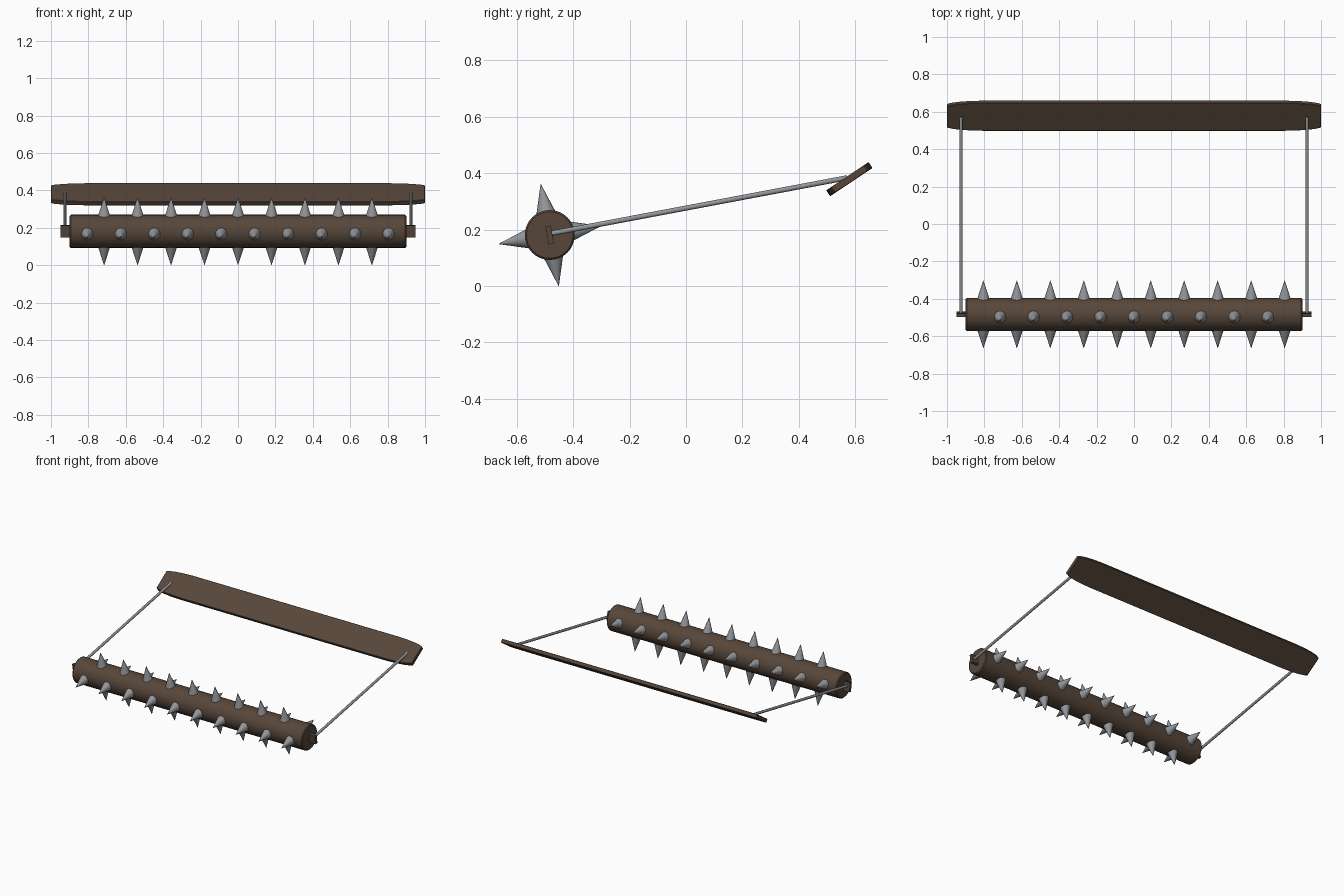
import bpy, bmesh, math
from mathutils import Vector, Matrix

if "Cube" in bpy.data.objects:
    bpy.data.objects.remove(bpy.data.objects["Cube"])

CY, CZ = -0.483, 0.181      # roller axis
TILT = math.radians(10)     # roll of the drum
STEP = 0.179                # spike spacing


def material(name, rgb):
    m = bpy.data.materials.new(name)
    m.diffuse_color = (*rgb, 1)
    m.use_nodes = True
    m.node_tree.nodes["Principled BSDF"].inputs["Base Color"].default_value = m.diffuse_color
    return m


wood = material("dark_wood", (0.095, 0.062, 0.042))
steel = material("grey_steel", (0.29, 0.305, 0.325))


def finish(name, bm, mat, smooth=True, bevel=0):
    bmesh.ops.recalc_face_normals(bm, faces=bm.faces)
    me = bpy.data.meshes.new(name)
    bm.to_mesh(me)
    bm.free()
    me.materials.append(mat)
    ob = bpy.data.objects.new(name, me)
    bpy.context.collection.objects.link(ob)
    if bevel:
        b = ob.modifiers.new("bevel", 'BEVEL')
        b.width, b.segments, b.limit_method = bevel, 1, 'ANGLE'
        b.angle_limit = math.radians(40)
    if smooth:
        bpy.ops.object.select_all(action='DESELECT')
        ob.select_set(True)
        bpy.context.view_layer.objects.active = ob
        bpy.ops.object.shade_smooth_by_angle(angle=math.radians(35))
    return ob


def add_cone(bm, a, b, r1, r2, sides):
    """Cone or cylinder running from point a to point b."""
    a, b = Vector(a), Vector(b)
    d = b - a
    mat = Matrix.Translation((a + b) / 2) @ d.to_track_quat('Z', 'Y').to_matrix().to_4x4()
    bmesh.ops.create_cone(bm, cap_ends=True, segments=sides, radius1=r1,
                          radius2=r2, depth=d.length, matrix=mat)


# Wooden drum
bm = bmesh.new()
add_cone(bm, (-0.9, CY, CZ), (0.9, CY, CZ), 0.0885, 0.0885, 32)
finish("roller_drum", bm, wood, bevel=0.006)

# Flat axle pegs sticking out of both drum ends
bm = bmesh.new()
for s in (-1, 1):
    bmesh.ops.create_cube(bm, size=1, matrix=Matrix.Translation((s * 0.915, CY, CZ))
                          @ Matrix.Rotation(TILT, 4, 'X')
                          @ Matrix.Diagonal((0.07, 0.019, 0.064, 1)))
finish("axle_pegs", bm, wood, smooth=False)

# Four staggered rows of spikes
bm = bmesh.new()
for row in range(4):
    ang = TILT + row * math.pi / 2
    count = 10 if row % 2 == 0 else 9
    for i in range(count):
        x = (i - (count - 1) / 2) * STEP
        c, s = math.cos(ang), math.sin(ang)
        add_cone(bm, (x, CY + 0.075 * c, CZ + 0.075 * s),
                 (x, CY + 0.184 * c, CZ + 0.184 * s), 0.0355, 0.0005, 16)
finish("spikes", bm, steel)

# Side rods joining the drum to the handle plank
bm = bmesh.new()
for s in (-1, 1):
    add_cone(bm, (s * 0.925, CY + 0.008, CZ + 0.006), (s * 0.925, 0.572, 0.384),
             0.009, 0.009, 12)
finish("side_rods", bm, steel)

# Handle plank: tapered outline, extruded and tilted
half = [(0.8, 0.09), (0.88, 0.0875), (0.94, 0.082), (0.98, 0.075), (1.0, 0.068)]
right = half + [(x, -w) for x, w in reversed(half)]
outline = right + [(-x, -w) for x, w in right]
T = 0.025
bm = bmesh.new()
face = bm.faces.new([bm.verts.new((x, w, -T / 2)) for x, w in outline])
top = bmesh.ops.extrude_face_region(bm, geom=[face])
bmesh.ops.translate(bm, vec=(0, 0, T),
                    verts=[v for v in top["geom"] if isinstance(v, bmesh.types.BMVert)])
bm.transform(Matrix.Translation((0, 0.579, 0.379)) @ Matrix.Rotation(math.radians(33.7), 4, 'X'))
finish("handle_plank", bm, wood, bevel=0.002)
